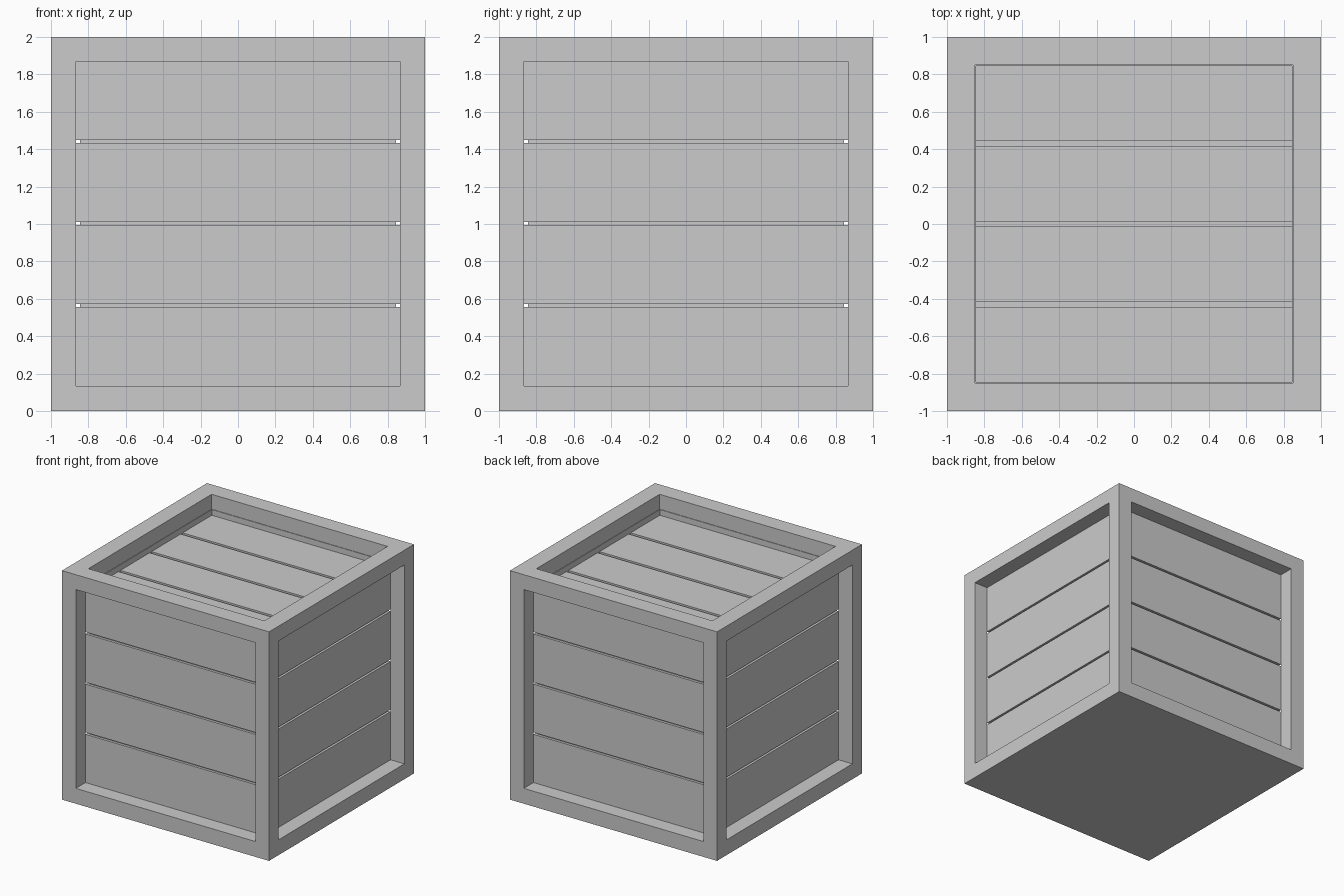
import bpy

default = bpy.data.objects.get("Cube")
if default:
    bpy.data.objects.remove(default, do_unlink=True)

grey = bpy.data.materials.new("plain grey")
grey.use_nodes = True
colour = (0.6, 0.6, 0.6, 1)
grey.diffuse_color = colour
grey.node_tree.nodes["Principled BSDF"].inputs["Base Color"].default_value = colour

OPEN = 0.867       # half width of the side openings, and outer face of the boards
CORE = 0.845       # half width of the inner box
LOW, HIGH = 0.134, 1.87
LID = 1.82         # height of the lid boards
CORE_TOP = 1.797


def box(name, low, high):
    """Axis-aligned box between two corners."""
    centre = [(a + b) / 2 for a, b in zip(low, high)]
    bpy.ops.mesh.primitive_cube_add(size=1, location=centre)
    obj = bpy.context.object
    obj.name = name
    obj.scale = [b - a for a, b in zip(low, high)]
    bpy.ops.object.transform_apply(location=True, rotation=False, scale=True)
    obj.data.materials.append(grey)
    return obj


def spans(start, end, gap, count=4):
    """Equal board intervals separated by gaps."""
    width = (end - start - gap * (count - 1)) / count
    return [(start + i * (width + gap), start + i * (width + gap) + width)
            for i in range(count)]


# Frame: one solid block opened through both horizontal directions and the top
frame = box("frame", (-1, -1, 0), (1, 1, 2))
cutters = [
    box("cut_across", (-1.5, -OPEN, LOW), (1.5, OPEN, HIGH)),
    box("cut_through", (-OPEN, -1.5, LOW), (OPEN, 1.5, HIGH)),
    box("cut_top", (-0.85, -0.85, 1.5), (0.85, 0.85, 2.5)),
]
for cutter in cutters:
    cutter.hide_render = True
    bpy.context.view_layer.objects.active = frame
    mod = frame.modifiers.new("opening", "BOOLEAN")
    mod.operation = "DIFFERENCE"
    mod.solver = "EXACT"
    mod.object = cutter
    bpy.ops.object.modifier_apply(modifier=mod.name)
    bpy.data.objects.remove(cutter, do_unlink=True)

# Inner box behind the boards
box("inner_box", (-CORE, -CORE, LOW), (CORE, CORE, CORE_TOP))

# Side boards, with gaps lined up all the way round
for i, (z0, z1) in enumerate(spans(LOW, HIGH, 0.017), 1):
    box(f"front_board_{i}", (-OPEN, -OPEN, z0), (OPEN, -CORE, z1))
    box(f"back_board_{i}", (-OPEN, CORE, z0), (OPEN, OPEN, z1))
    box(f"left_board_{i}", (CORE, -CORE, z0), (OPEN, CORE, z1))
    box(f"right_board_{i}", (-OPEN, -CORE, z0), (-CORE, CORE, z1))

# Lid boards
for i, (y0, y1) in enumerate(spans(-CORE, CORE, 0.027), 1):
    box(f"lid_board_{i}", (-CORE, y0, CORE_TOP), (CORE, y1, LID))
